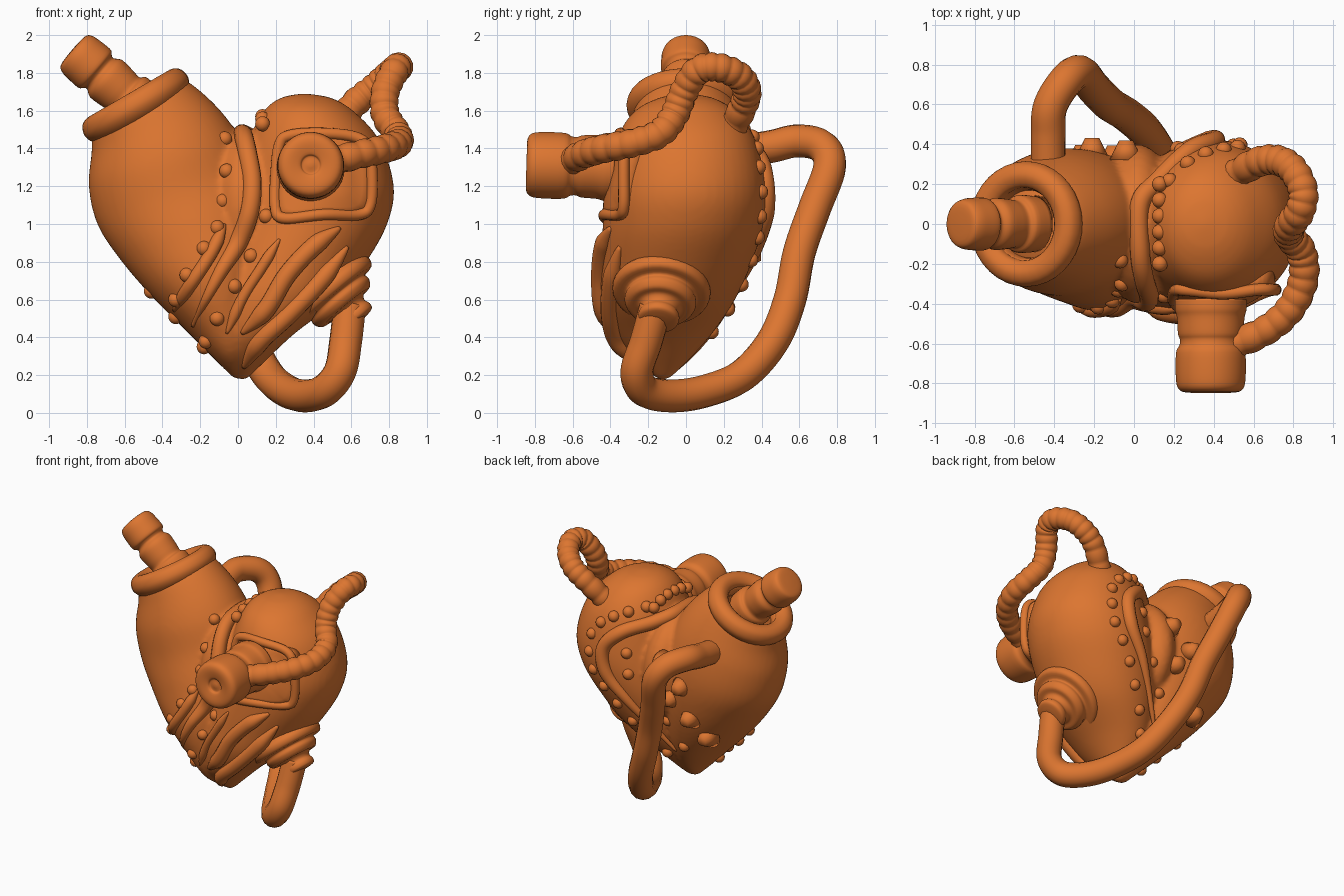
import bpy, bmesh, math
from mathutils import Vector, Matrix
from mathutils.bvhtree import BVHTree

mat = bpy.data.materials.new("copper_orange")
mat.diffuse_color = (0.72, 0.18, 0.03, 1)


def spline(pts, n=8, closed=False):
    """Catmull-Rom through tuples of any size."""
    m, out = len(pts), []
    get = (lambda i: pts[i % m]) if closed else (lambda i: pts[max(0, min(m - 1, i))])
    for i in range(m if closed else m - 1):
        p0, p1, p2, p3 = get(i - 1), get(i), get(i + 1), get(i + 2)
        for k in range(n):
            t = k / n
            out.append(tuple(0.5 * (2 * b + (c - a) * t + (2 * a - 5 * b + 4 * c - d) * t * t
                                    + (3 * b - a - 3 * c + d) * t ** 3)
                             for a, b, c, d in zip(p0, p1, p2, p3)))
    if not closed:
        out.append(tuple(pts[-1]))
    return out


def finish(name, bm):
    bmesh.ops.recalc_face_normals(bm, faces=bm.faces)
    me = bpy.data.meshes.new(name)
    bm.to_mesh(me)
    bm.free()
    me.materials.append(mat)
    for p in me.polygons:
        p.use_smooth = True
    ob = bpy.data.objects.new(name, me)
    bpy.context.collection.objects.link(ob)
    return ob


def skin(bm, rings, closed=False):
    vs = [[bm.verts.new(p) for p in r] for r in rings]
    n = len(vs[0])
    pairs = list(zip(vs, vs[1:])) + ([(vs[-1], vs[0])] if closed else [])
    for a, b in pairs:
        for j in range(n):
            bm.faces.new((a[j], a[(j + 1) % n], b[(j + 1) % n], b[j]))
    if not closed:
        bm.faces.new(vs[0])
        bm.faces.new(vs[-1])


def circle(c, u, v, n):
    return [c + u * math.cos(2 * math.pi * j / n) + v * math.sin(2 * math.pi * j / n) for j in range(n)]


def tube(name, pts, radius, n=8, closed=False, ribs=0, taper=False):
    path = [Vector(p) for p in spline([tuple(p) for p in pts], n, closed)]
    m, rings, u = len(path), [], None
    for i, p in enumerate(path):
        a = path[(i - 1) % m] if closed else path[max(i - 1, 0)]
        b = path[(i + 1) % m] if closed else path[min(i + 1, m - 1)]
        t = (b - a).normalized()
        u = t.orthogonal() if u is None else u - t * u.dot(t)
        u.normalize()
        s, r = i / (m - 1), radius
        if ribs:
            r *= 0.93 + 0.1 * abs(math.sin(math.pi * ribs * s))
        if taper:
            r *= 0.2 + 0.8 * min(1, 5 * s, 5 * (1 - s))
        rings.append(circle(p, u * r, t.cross(u) * r, 14))
    bm = bmesh.new()
    skin(bm, rings, closed)
    return finish(name, bm)


def lathe(name, profile, origin, axis, n=36):
    d = Vector(axis).normalized()
    u = d.orthogonal().normalized()
    w = d.cross(u)
    bm = bmesh.new()
    skin(bm, [circle(Vector(origin) + d * h, u * r, w * r, n) for r, h in spline(profile, 4)])
    return finish(name, bm)


def lobe(bm, sections):
    """Section: left x,z, right x,z, front y, back y."""
    rings = []
    for xl, zl, xr, zr, y0, y1 in spline(sections, 6):
        c = Vector(((xl + xr) / 2, (y0 + y1) / 2, (zl + zr) / 2))
        u = Vector(((xr - xl) / 2, 0, (zr - zl) / 2))
        rings.append(circle(c, u, Vector((0, (y1 - y0) / 2, 0)), 48))
    skin(bm, rings)


# Heart body: left flask lobe with open mouth, right lobe, middle septum
bm = bmesh.new()
lobe(bm, [(-0.02, 0.18, 0.03, 0.19, -0.15, -0.09), (-0.12, 0.28, 0.08, 0.36, -0.32, 0.06),
          (-0.26, 0.42, 0.12, 0.6, -0.4, 0.2), (-0.46, 0.62, 0.15, 0.85, -0.44, 0.3),
          (-0.63, 0.82, 0.15, 1.1, -0.41, 0.36), (-0.745, 1.0, 0.08, 1.3, -0.37, 0.38),
          (-0.79, 1.2, -0.01, 1.49, -0.35, 0.36), (-0.775, 1.38, -0.14, 1.65, -0.3, 0.31),
          (-0.77, 1.5, -0.3, 1.77, -0.25, 0.25), (-0.71, 1.55, -0.4, 1.73, -0.18, 0.18),
          (-0.65, 1.46, -0.34, 1.64, -0.17, 0.17)])
lobe(bm, [(0.33, 1.69, 0.37, 1.69, -0.02, 0.02), (0.22, 1.665, 0.5, 1.665, -0.15, 0.15),
          (0.13, 1.59, 0.62, 1.59, -0.28, 0.27), (0.06, 1.44, 0.75, 1.44, -0.37, 0.37),
          (0, 1.2, 0.825, 1.2, -0.42, 0.42), (-0.06, 1.0, 0.79, 1.0, -0.44, 0.41),
          (-0.12, 0.8, 0.68, 0.8, -0.45, 0.35), (-0.15, 0.6, 0.53, 0.6, -0.45, 0.26),
          (-0.12, 0.4, 0.3, 0.42, -0.39, 0.13), (-0.05, 0.26, 0.14, 0.27, -0.26, 0.0),
          (0.0, 0.18, 0.05, 0.18, -0.15, -0.09)])
bmesh.ops.create_uvsphere(bm, u_segments=32, v_segments=20, radius=1,
                          matrix=Matrix.Translation((0.02, 0, 1.08)) @ Matrix.Diagonal((0.2, 0.4, 0.42, 1)))
bmesh.ops.recalc_face_normals(bm, faces=bm.faces)
tree = BVHTree.FromBMesh(bm)
body = finish("heart_body", bm)
rm = body.modifiers.new("fuse", 'REMESH')
rm.mode, rm.voxel_size, rm.use_smooth_shade = 'VOXEL', 0.018, True
sm = body.modifiers.new("soften", 'SMOOTH')
sm.factor, sm.iterations = 0.5, 5


def drape(x, z, side=-1, lift=0.0):
    """Point on the body at x,z seen from front (-1) or back (1)."""
    hit = tree.ray_cast(Vector((x, side * 3, z)), Vector((0, -side, 0)))[0]
    if hit is None:
        hit = tree.find_nearest(Vector((x, side * 0.2, z)))[0]
    return hit + Vector((0, side * lift, 0))


# Strap over the cleft and curling down the back
front = [(-0.24, 0.46), (-0.17, 0.6), (-0.09, 0.75), (0.0, 0.9), (0.06, 1.06), (0.075, 1.22), (0.05, 1.38)]
back = [(0.12, 1.43), (0.28, 1.37), (0.4, 1.24), (0.38, 1.06), (0.24, 0.87), (0.1, 0.68), (-0.04, 0.48)]
strap = [drape(*p) for p in front] + [Vector((0.03, -0.14, 1.465)), Vector((0.03, 0.1, 1.475))]
tube("seam_strap", strap + [drape(*p, 1) for p in back], 0.05, taper=True)
tube("seam_ridge", [drape(*p) for p in [(-0.34, 0.54), (-0.25, 0.68), (-0.14, 0.85), (-0.07, 1.0)]],
     0.035, taper=True)

# Muscle folds on the lower front
folds = [[(0.54, 0.98), (0.4, 0.88), (0.26, 0.73), (0.15, 0.55), (0.02, 0.42)],
         [(0.58, 0.88), (0.44, 0.7), (0.27, 0.52), (0.12, 0.38), (0.03, 0.24)],
         [(0.22, 0.92), (0.12, 0.76), (0.02, 0.6), (-0.06, 0.42)]]
for i, f in enumerate(folds):
    tube(f"front_fold_{i + 1}", [drape(*p) for p in f], 0.05 if i < 2 else 0.03, taper=True)

# Rivets either side of the strap, front, back and over the top
rivets = [drape(*p, -1, -0.012) for p in [
    (-0.07, 1.45), (-0.06, 1.28), (-0.08, 1.12), (-0.11, 0.98), (-0.18, 0.87), (-0.27, 0.73), (-0.33, 0.6),
    (0.15, 1.04), (0.07, 0.83), (-0.02, 0.67), (-0.11, 0.5), (-0.17, 0.38)]]
rivets += [drape(*p, 1, -0.008) for p in [
    (0.18, 1.53), (0.27, 1.5), (0.36, 1.46), (0.45, 1.4), (0.52, 1.3), (0.53, 1.17), (0.5, 1.04), (0.42, 0.93),
    (0.33, 0.81), (0.24, 0.68), (0.14, 0.55), (0.06, 0.43), (0.24, 1.22), (0.22, 1.07), (0.1, 0.9),
    (-0.02, 0.73), (-0.14, 0.56)]]
rivets += [Vector(p) for p in [(-0.46, -0.1, 0.645), (-0.33, -0.16, 0.51), (-0.18, -0.14, 0.35)]]
rivets += [Vector((0.13, y, 1.57 - y * y)) for y in (-0.2, -0.12, -0.04, 0.04, 0.12, 0.2)]
bm = bmesh.new()
for c in rivets:
    bmesh.ops.create_uvsphere(bm, u_segments=14, v_segments=10, radius=0.04, matrix=Matrix.Translation(c))
for x, z in [(-0.21, 1.08), (-0.04, 1.22), (-0.26, 0.84), (-0.34, 0.68), (-0.1, 0.95)]:
    bmesh.ops.create_cone(bm, cap_ends=True, segments=16, radius1=0.085, radius2=0.035, depth=0.1,
                          matrix=Matrix.Translation(drape(x, z, 1, 0.015)) @ Matrix.Rotation(-math.pi / 2, 4, 'X'))
finish("rivets", bm)

# Mouth collar and stepped outlet pipe
lathe("mouth_collar", [(0.2, -0.05), (0.25, -0.09), (0.295, -0.06), (0.315, -0.01), (0.295, 0.045),
                       (0.24, 0.065), (0.185, 0.03), (0.19, -0.05)], (-0.545, 0, 1.635), (-0.5, 0, 0.86))
lathe("outlet_pipe", [(0.14, 0), (0.145, 0.1), (0.12, 0.13), (0.125, 0.18), (0.13, 0.26), (0.108, 0.3),
                      (0.115, 0.32), (0.132, 0.34), (0.132, 0.4), (0.125, 0.46), (0.1, 0.49), (0.02, 0.497)],
      (-0.5, 0, 1.6), (-0.76, 0, 0.65))

# Front panel: pad and raised frame, standing proud on the right
outline = [(0.2, 1.08), (0.25, 1.03), (0.45, 1.05), (0.64, 1.05), (0.7, 1.1), (0.71, 1.25), (0.69, 1.4),
           (0.62, 1.46), (0.45, 1.48), (0.28, 1.47), (0.22, 1.42), (0.2, 1.25)]


def panel(x, z, lift=0.0):
    p = drape(x, z, -1, lift)
    p.y = min(p.y, -0.33 - lift)
    return p


tube("panel_frame", [panel(x, z) for x, z in outline], 0.03, closed=True)
loop = spline(outline, 4, True)
bm = bmesh.new()
skin(bm, [[drape(x, z, -1, -0.03) for x, z in loop]] +
     [[panel(0.45 + (x - 0.45) * s, 1.26 + (z - 1.26) * s, 0.008) for x, z in loop] for s in (1, 0.8, 0.6, 0.4)])
finish("panel_pad", bm)

# Front port
lathe("front_port", [(0.18, 0), (0.18, 0.05), (0.17, 0.09), (0.165, 0.17), (0.155, 0.2), (0.158, 0.23),
                     (0.175, 0.27), (0.175, 0.4), (0.16, 0.45), (0.12, 0.465), (0.06, 0.455),
                     (0.045, 0.44), (0.01, 0.445)], (0.385, -0.38, 1.3), (0, -1, 0.03))

# Ribbed hose from the port over to the back of the right lobe
tube("ribbed_hose", [(0.48, -0.61, 1.33), (0.65, -0.54, 1.37), (0.78, -0.43, 1.40), (0.85, -0.28, 1.43),
                     (0.84, -0.14, 1.48), (0.78, -0.06, 1.58), (0.78, -0.01, 1.70), (0.83, 0.06, 1.81),
                     (0.85, 0.16, 1.83), (0.80, 0.27, 1.79), (0.72, 0.32, 1.72), (0.62, 0.31, 1.64),
                     (0.50, 0.24, 1.5)], 0.076, n=18, ribs=27)

# Lower valve and smooth hose looping to the back of the left lobe
lathe("lower_valve", [(0.2, -0.02), (0.23, 0.06), (0.26, 0.11), (0.245, 0.155), (0.19, 0.165), (0.19, 0.2),
                      (0.165, 0.235), (0.12, 0.24), (0.1, 0.27), (0.11, 0.3), (0.1, 0.33), (0.05, 0.34)],
      (0.42, -0.12, 0.74), (0.63, -0.08, -0.75))
tube("smooth_hose", [(0.59, -0.16, 0.56), (0.57, -0.21, 0.38), (0.54, -0.26, 0.22), (0.46, -0.22, 0.12),
                     (0.36, -0.08, 0.09), (0.26, 0.1, 0.115), (0.16, 0.3, 0.2), (0.06, 0.46, 0.38),
                     (-0.04, 0.55, 0.6), (-0.12, 0.6, 0.85), (-0.2, 0.68, 1.08), (-0.27, 0.76, 1.3),
                     (-0.34, 0.72, 1.41), (-0.42, 0.59, 1.44), (-0.43, 0.45, 1.41), (-0.43, 0.26, 1.38)], 0.087)
